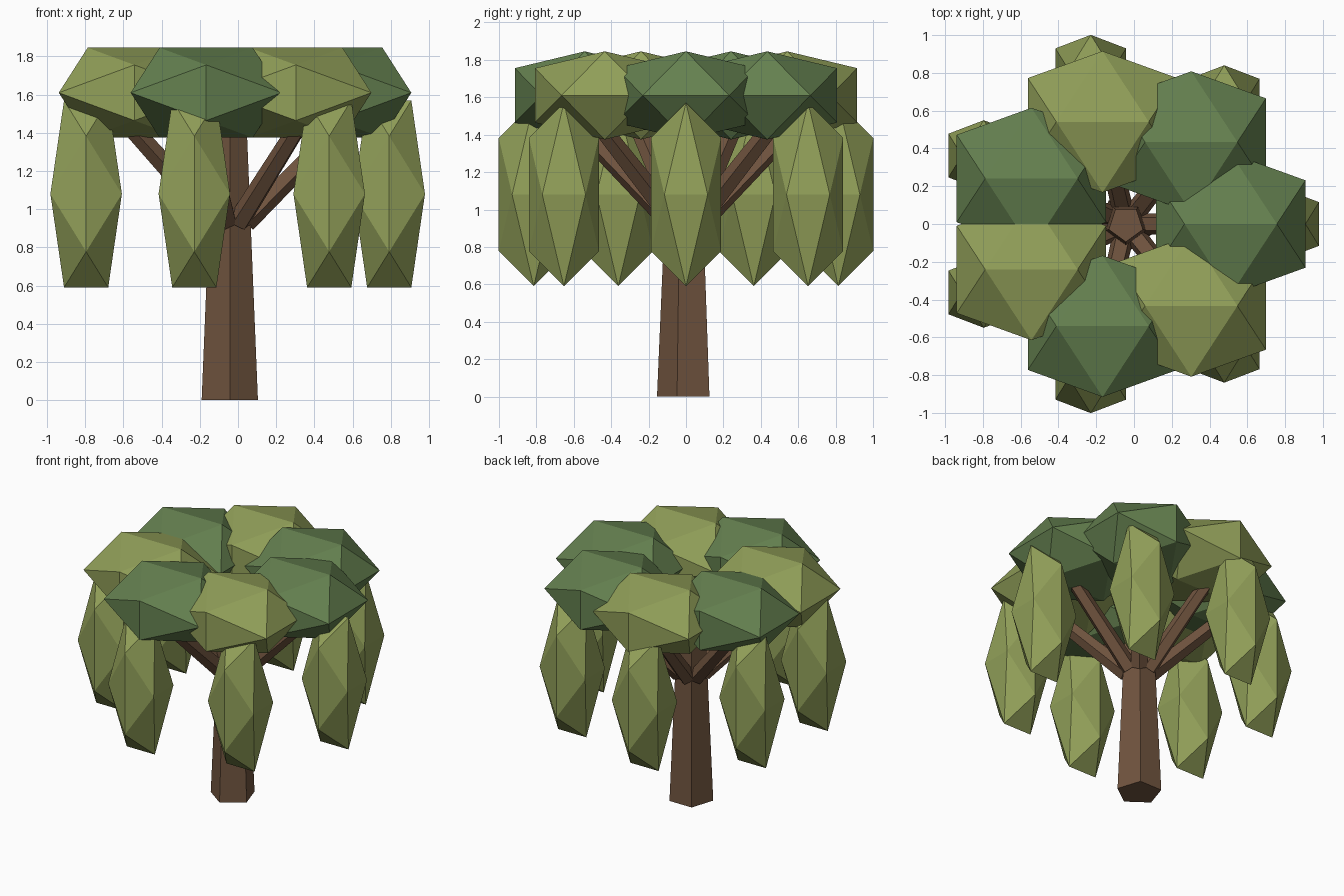
import bpy, bmesh, math
from mathutils import Vector, Quaternion

cube = bpy.data.objects.get("Cube")
if cube:
    bpy.data.objects.remove(cube, do_unlink=True)


def material(name, rgb):
    m = bpy.data.materials.new(name)
    m.use_nodes = True
    color = (*rgb, 1)
    m.diffuse_color = color
    bsdf = next(n for n in m.node_tree.nodes if n.type == 'BSDF_PRINCIPLED')
    bsdf.inputs["Base Color"].default_value = color
    bsdf.inputs["Roughness"].default_value = 0.9
    return m


BARK = material("bark_brown", (0.165, 0.09, 0.05))
GREEN = material("leaf_green", (0.13, 0.22, 0.08))
OLIVE = material("leaf_olive", (0.285, 0.35, 0.10))


def hull(name, points, mat):
    """Flat-faced convex solid around the points."""
    bm = bmesh.new()
    for p in points:
        bm.verts.new(p)
    bmesh.ops.convex_hull(bm, input=bm.verts)
    bmesh.ops.dissolve_limit(bm, angle_limit=0.01, verts=bm.verts, edges=bm.edges)
    bmesh.ops.recalc_face_normals(bm, faces=bm.faces)
    mesh = bpy.data.meshes.new(name)
    bm.to_mesh(mesh)
    bm.free()
    mesh.materials.append(mat)
    ob = bpy.data.objects.new(name, mesh)
    bpy.context.collection.objects.link(ob)
    return ob


def icosahedron(name, center, radii, mat):
    """Scaled icosahedron with level top and bottom edges along x."""
    phi = (1 + math.sqrt(5)) / 2
    n = math.hypot(1, phi)
    pts = []
    for a in (-1, 1):
        for b in (-phi, phi):
            pts += [(a, 0, b), (0, b, a), (b, a, 0)]
    return hull(name, [Vector(center) + Vector([c * r / n for c, r in zip(p, radii)])
                       for p in pts], mat)


def limb(name, start, end, r0, r1, mat, sides=5):
    """Tapered prism between two points."""
    start, end = Vector(start), Vector(end)
    axis = end - start
    turn = axis.to_track_quat('Z', 'Y') if axis.xy.length > 0.001 else Quaternion()
    pts = []
    for c, r in ((start, r0), (end, r1)):
        for k in range(sides):
            a = math.tau * k / sides - math.pi / 2
            pts.append(c + turn @ Vector((r * math.cos(a), r * math.sin(a), 0)))
    return hull(name, pts, mat)


CX = -0.043   # tree axis
COUNT = 7     # boughs around the trunk


def ring(radius, i, z):
    a = -math.tau * i / COUNT
    return (CX + radius * math.cos(a), radius * math.sin(a), z)


# Trunk
limb("trunk", (CX, 0, 0), (CX, 0, 1.39), 0.155, 0.095, BARK)

# Boughs: branch, leaf clump and hanging frond at each angle
for i in range(COUNT):
    limb(f"branch_{i + 1}", ring(0.08, i, 0.935), ring(0.56, i, 1.415), 0.06, 0.05, BARK)
    icosahedron(f"leaf_clump_{i + 1}", ring(0.555, i, 1.61), (0.465, 0.44, 0.277),
                OLIVE if i % 2 else GREEN)
    icosahedron(f"hanging_frond_{i + 1}", ring(0.835, i, 1.08), (0.22, 0.22, 0.576), OLIVE)
